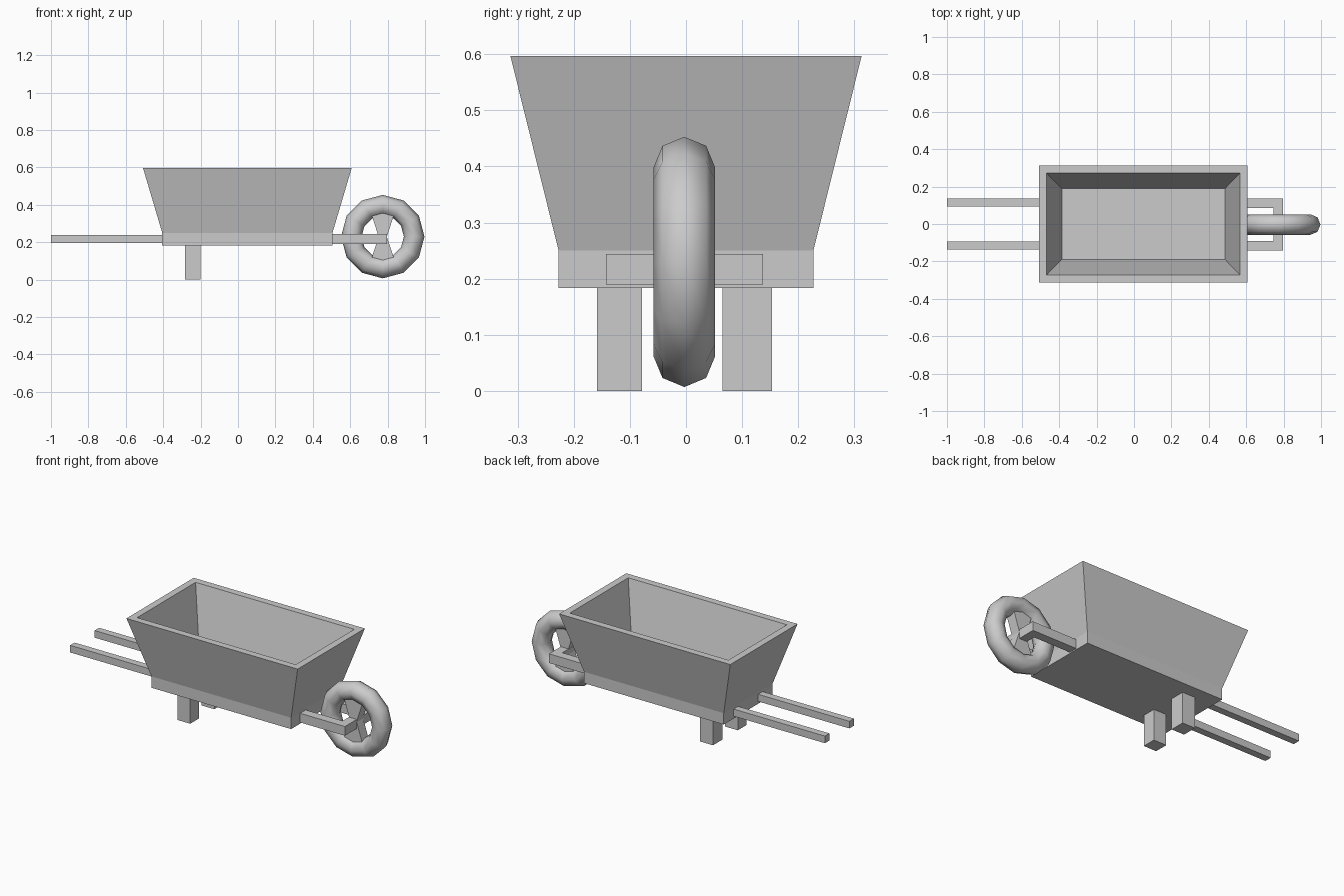
import bpy, bmesh
from math import pi, radians
from mathutils import Matrix

if "Cube" in bpy.data.objects:
    bpy.data.objects.remove(bpy.data.objects["Cube"])


def finish(name, bm):
    bmesh.ops.recalc_face_normals(bm, faces=bm.faces)
    me = bpy.data.meshes.new(name)
    bm.to_mesh(me)
    bm.free()
    ob = bpy.data.objects.new(name, me)
    bpy.context.collection.objects.link(ob)
    return ob


def box(name, x0, x1, y0, y1, z0, z1):
    bm = bmesh.new()
    bmesh.ops.create_cube(bm, size=1)
    bmesh.ops.scale(bm, verts=bm.verts, vec=(x1 - x0, y1 - y0, z1 - z0))
    bmesh.ops.translate(bm, verts=bm.verts, vec=((x0 + x1) / 2, (y0 + y1) / 2, (z0 + z1) / 2))
    return finish(name, bm)


def prism(name, outline, offset):
    """Extrude a flat outline along an offset vector."""
    bm = bmesh.new()
    face = bm.faces.new([bm.verts.new(p) for p in outline])
    ext = bmesh.ops.extrude_face_region(bm, geom=[face], use_keep_orig=True)
    verts = [g for g in ext["geom"] if isinstance(g, bmesh.types.BMVert)]
    bmesh.ops.translate(bm, verts=verts, vec=offset)
    return finish(name, bm)


# Tray: rectangular rings lofted up the outside, over the rim and down inside
bm = bmesh.new()
cx = 0.05
rings = []
for hx, hy, z in [(0.455, 0.227, 0.183), (0.455, 0.227, 0.25), (0.558, 0.313, 0.597),
                  (0.517, 0.272, 0.597), (0.436, 0.189, 0.26)]:
    rings.append([bm.verts.new((cx + sx * hx, sy * hy, z))
                  for sx, sy in ((-1, -1), (1, -1), (1, 1), (-1, 1))])
for a, b in zip(rings, rings[1:]):
    for i in range(4):
        j = (i + 1) % 4
        bm.faces.new((a[i], a[j], b[j], b[i]))
bm.faces.new(rings[0][::-1])
bm.faces.new(rings[-1])
finish("tray", bm)

# Handles and legs
for side, s in (("left", 1), ("right", -1)):
    ya, yb = sorted((s * 0.093, s * 0.135))
    box("handle_" + side, -1.0, -0.40, ya, yb, 0.197, 0.239)
box("leg_left", -0.283, -0.2, 0.065, 0.153, 0, 0.185)
box("leg_right", -0.283, -0.2, -0.159, -0.078, 0, 0.185)

# U-shaped fork carrying the wheel
yc = -0.003
fork = [(0.50, -0.14), (0.797, -0.14), (0.797, 0.14), (0.50, 0.14),
        (0.50, 0.088), (0.746, 0.088), (0.746, -0.088), (0.50, -0.088)]
prism("wheel_fork", [(x, y + yc, 0.19) for x, y in fork], (0, 0, 0.054))

# Tyre: 12-sided torus with an octagonal section
wx, wz = 0.774, 0.23
bpy.ops.mesh.primitive_torus_add(major_segments=12, minor_segments=8, major_radius=0.168,
                                 minor_radius=0.055, location=(wx, yc, wz),
                                 rotation=(pi / 2, 0, 0))
tyre = bpy.context.object
tyre.name = "tyre"
bpy.ops.object.shade_smooth()

# Tapered spokes, narrow at the axle and wide at the rim
for name, s in (("spoke_upper", 1), ("spoke_lower", -1)):
    pts = [(-0.022, 0), (0.022, 0), (0.066, 0.135), (-0.066, 0.135)]
    prism(name, [(wx + x, yc - 0.03, wz + s * z) for x, z in pts], (0, 0.06, 0))
